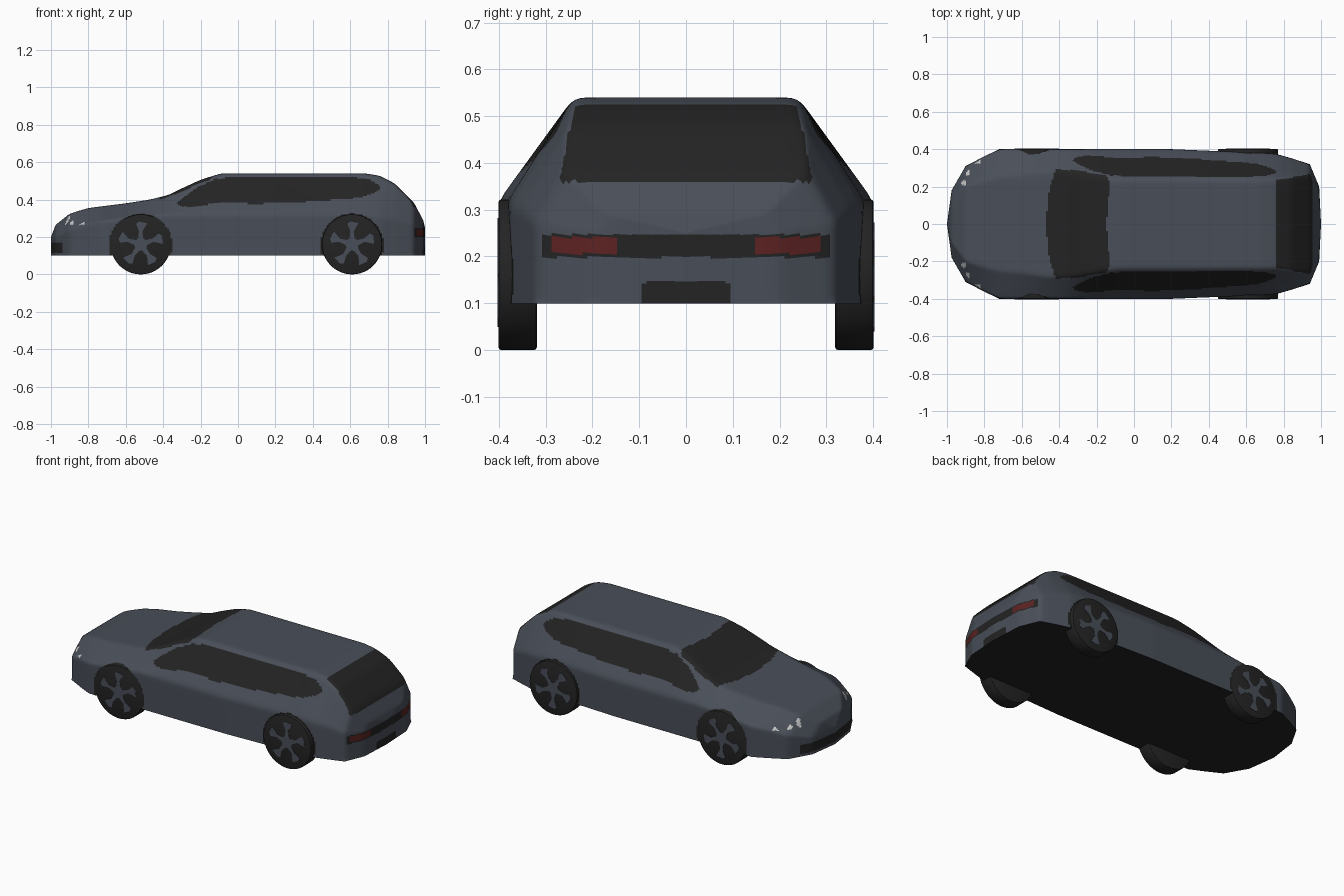
import bpy, bmesh, math
from mathutils import Matrix

if "Cube" in bpy.data.objects:
    bpy.data.objects.remove(bpy.data.objects["Cube"])


def material(name, col):
    m = bpy.data.materials.new(name)
    m.diffuse_color = (*col, 1)
    m.use_nodes = True
    m.node_tree.nodes["Principled BSDF"].inputs["Base Color"].default_value = m.diffuse_color
    return m


PAINT = material("slate_paint", (0.066, 0.077, 0.098))
BLACK = material("black_glass_and_rubber", (0.017, 0.017, 0.017))
RED = material("tail_red", (0.11, 0.016, 0.016))
LIGHT = material("lamp_white", (0.55, 0.55, 0.55))
MATS = [PAINT, BLACK, RED, LIGHT]
WHEEL_X = (-0.52, 0.61)
FLOOR = 0.1


def finish(name, bm, mats, angle=40):
    me = bpy.data.meshes.new(name)
    bm.to_mesh(me)
    bm.free()
    for m in mats:
        me.materials.append(m)
    ob = bpy.data.objects.new(name, me)
    bpy.context.collection.objects.link(ob)
    bpy.ops.object.select_all(action='DESELECT')
    bpy.context.view_layer.objects.active = ob
    ob.select_set(True)
    bpy.ops.object.shade_smooth_by_angle(angle=math.radians(angle))
    return ob


def inside(px, py, poly):
    hit = False
    for (ax, ay), (bx, by) in zip(poly, poly[1:] + poly[:1]):
        if (ay > py) != (by > py) and px < (bx - ax) * (py - ay) / (by - ay) + ax:
            hit = not hit
    return hit


# Body stations: x, half width, shoulder height, top height, roof half width
STATIONS = [
    (-1.0, 0, .17, .20, 0), (-.975, .18, .20, .265, .10), (-.90, .31, .24, .325, .20),
    (-.80, .362, .27, .355, .23), (-.72, .40, .285, .365, .25), (-.60, .40, .30, .38, .26),
    (-.47, .40, .31, .40, .28), (-.37, .40, .32, .425, .28), (-.30, .40, .32, .46, .27),
    (-.20, .40, .32, .506, .255), (-.09, .40, .32, .54, .24), (.20, .40, .32, .54, .24),
    (.68, .38, .32, .54, .24), (.76, .375, .31, .527, .24), (.84, .352, .30, .485, .25),
    (.94, .32, .27, .385, .26), (.99, .20, .25, .29, .17), (1.0, 0, .24, .25, 0)]


def section(x, w, zs, top, r):
    corners = [(0, top), (r, top), (w, zs), (w, FLOOR), (0, FLOOR)]
    half = []
    for (a, b, n) in zip(corners, corners[1:], (20, 24, 24, 6)):
        half += [(a[0] + (b[0] - a[0]) * i / n, a[1] + (b[1] - a[1]) * i / n) for i in range(n)]
    half.append(corners[-1])
    ring = half + [(-y, z) for y, z in half[-2:0:-1]]
    return [(x, y, z) for y, z in ring]


# Painted areas on the body
SIDE_GLASS = [(-.33, .38), (-.28, .42), (-.22, .465), (-.12, .51), (0, .525), (.6, .522),
              (.7, .507), (.765, .47), (.74, .44), (.65, .41), (.4, .39), (.1, .378),
              (-.1, .385), (-.2, .366), (-.3, .36)]
WINDSHIELD = [(-.47, -.01), (-.46, .15), (-.42, .295), (-.3, .285), (-.2, .268), (-.14, .255),
              (-.13, .2), (-.15, -.01)]
SPOTS = [(-.89, .275), (-.835, .335), (-.91, .22)]


def paint(c, n):
    x, y, z = c.x, abs(c.y), c.z
    if n.z < -.7:
        return 1
    if y > .3 and any(math.hypot(x - wx, z - .155) < .17 for wx in WHEEL_X):
        return 1
    if y > .225 and z < .527 and inside(x, z, SIDE_GLASS) and abs(n.y) > .35:
        return 1
    if z > .36 and inside(x, y, WINDSHIELD):
        return 1
    if x > .755 and z > .36 and y < .24 + .03 * (.52 - z) / .16:
        return 1
    if x > .9:
        if .145 < y < .285 and .206 < z < .241:
            return 2
        if y < .31 and .198 < z < .247:
            return 1
        if y < .09 and z < .145:
            return 1
    if x < -.9 and y < .25 and .115 < z < .17:
        return 1
    if x < -.8 and .265 < z < .31 and any(math.hypot(x - a, y - b) < .014 for a, b in SPOTS):
        return 3
    return 0


# Body shell lofted through the stations
bm = bmesh.new()
rings = []
for a, b in zip(STATIONS, STATIONS[1:]):
    n = max(6, math.ceil(max(b[0] - a[0], abs(b[1] - a[1])) / .011))
    for i in range(n):
        rings.append(section(*[p + (q - p) * i / n for p, q in zip(a, b)]))
rings.append(section(*STATIONS[-1]))
grid = [[bm.verts.new(p) for p in ring] for ring in rings]
N = len(grid[0])
for g, h in zip(grid, grid[1:]):
    for j in range(N):
        bm.faces.new((g[j], g[(j + 1) % N], h[(j + 1) % N], h[j]))
bmesh.ops.remove_doubles(bm, verts=bm.verts[:], dist=1e-4)
upper = [v for v in bm.verts if v.co.z > FLOOR + .001 and abs(v.co.x) < .999]
for _ in range(8):
    bmesh.ops.smooth_vert(bm, verts=upper, factor=.5, use_axis_x=True, use_axis_y=True, use_axis_z=True)
bmesh.ops.recalc_face_normals(bm, faces=bm.faces[:])
bm.normal_update()
for f in bm.faces:
    f.material_index = paint(f.calc_center_median(), f.normal)
finish("car_body", bm, MATS)


# Wheels: tyre with a shallow rim plate of five bent spokes
def wheel(name, x, side):
    bm = bmesh.new()
    bmesh.ops.create_cone(bm, cap_ends=True, segments=48, radius1=.161, radius2=.161, depth=.082)
    rim = [e for e in bm.edges if abs(e.verts[0].co.z - e.verts[1].co.z) < 1e-5]
    bmesh.ops.bevel(bm, geom=rim, offset=.006, segments=2, affect='EDGES', profile=.5)
    place = Matrix.Translation((x, side * .36, .161)) @ Matrix.Rotation(-side * math.pi / 2, 4, 'X')
    bmesh.ops.transform(bm, matrix=place, verts=bm.verts[:])
    finish(name + "_tyre", bm, [BLACK])

    bm = bmesh.new()
    outline = []
    for k in range(5):
        for deg, rad in ((-24, .034), (-7, .07), (-17, .118), (4, .122), (13, .112), (8, .07), (22, .036)):
            t = math.radians(72 * k + 90 + deg)
            outline.append((rad * math.cos(t), rad * math.sin(t), .0415))
    face = bm.faces.new([bm.verts.new(p) for p in outline])
    ext = bmesh.ops.extrude_face_region(bm, geom=[face])
    for v in ext['geom']:
        if isinstance(v, bmesh.types.BMVert):
            v.co.z += .002
    bmesh.ops.recalc_face_normals(bm, faces=bm.faces[:])
    bmesh.ops.transform(bm, matrix=place, verts=bm.verts[:])
    finish(name + "_spokes", bm, [PAINT])


for label, wx in zip(("front", "rear"), WHEEL_X):
    for s, word in ((-1, "left"), (1, "right")):
        wheel(label + "_" + word + "_wheel", wx, s)
